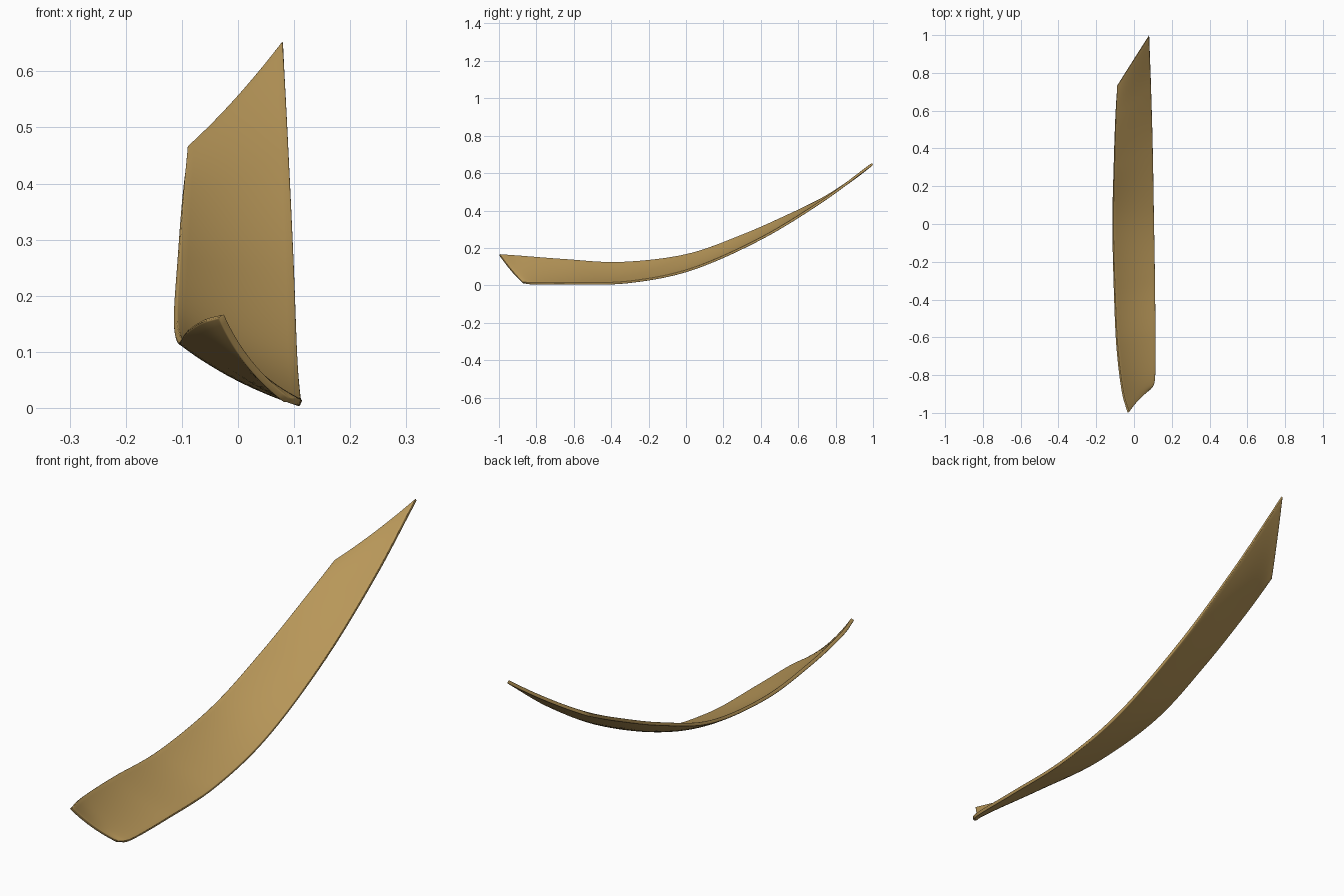
import bpy
from mathutils import Vector

if "Cube" in bpy.data.objects:
    bpy.data.objects.remove(bpy.data.objects["Cube"])

# paired stations along the long edges: left point, right point
STATIONS = [
    ((-.030, -.998, .164), (.086, -.873, .014)),
    ((-.062, -.880, .155), (.109, -.820, .010)),
    ((-.090, -.650, .137), (.112, -.600, .009)),
    ((-.104, -.350, .121), (.110, -.300, .018)),
    ((-.112, .000, .162), (.105, .030, .086)),
    ((-.106, .300, .266), (.099, .400, .250)),
    ((-.098, .560, .380), (.090, .730, .452)),
    ((-.089, .732, .462), (.080, .998, .650)),
]


def spline(pts, t):
    """Catmull-Rom through pts, t in 0..1"""
    f = t * (len(pts) - 1)
    i = min(int(f), len(pts) - 2)
    u = f - i
    b, c = pts[i], pts[i + 1]
    a = pts[i - 1] if i > 0 else b * 2 - c
    d = pts[i + 2] if i + 2 < len(pts) else c * 2 - b
    return (b * 2 + (c - a) * u + (a * 2 - b * 5 + c * 4 - d) * u * u
            + (b * 3 - a - c * 3 + d) * u ** 3) / 2


left = [Vector(p[0]) for p in STATIONS]
right = [Vector(p[1]) for p in STATIONS]

# cambered, twisted sheet lofted between the edges
NU, NV = 70, 14
verts, faces = [], []
for i in range(NU + 1):
    a, b = spline(left, i / NU), spline(right, i / NU)
    down = Vector((a.z - b.z, 0, -(b.x - a.x))).normalized()
    down.x = -abs(down.x) if a.z > b.z else 0
    for j in range(NV + 1):
        v = j / NV
        verts.append(a.lerp(b, v) + down * 0.012 * 4 * v * (1 - v))
for i in range(NU):
    for j in range(NV):
        k = i * (NV + 1) + j
        faces.append((k, k + 1, k + NV + 2, k + NV + 1))

mesh = bpy.data.meshes.new("curved_blade")
mesh.from_pydata(verts, [], faces)
blade = bpy.data.objects.new("curved_blade", mesh)
bpy.context.collection.objects.link(blade)

tan = bpy.data.materials.new("tan")
tan.diffuse_color = (.48, .31, .10, 1)
tan.use_nodes = True
tan.node_tree.nodes["Principled BSDF"].inputs["Base Color"].default_value = tan.diffuse_color
mesh.materials.append(tan)

# thickness and rounded rim
solid = blade.modifiers.new("thickness", 'SOLIDIFY')
solid.thickness = 0.013
solid.offset = 0
bevel = blade.modifiers.new("rounded_rim", 'BEVEL')
bevel.width = 0.004
bevel.segments = 3
bevel.limit_method = 'ANGLE'
bevel.angle_limit = 0.9

bpy.context.view_layer.objects.active = blade
blade.select_set(True)
bpy.ops.object.shade_smooth_by_angle(angle=1.0)
